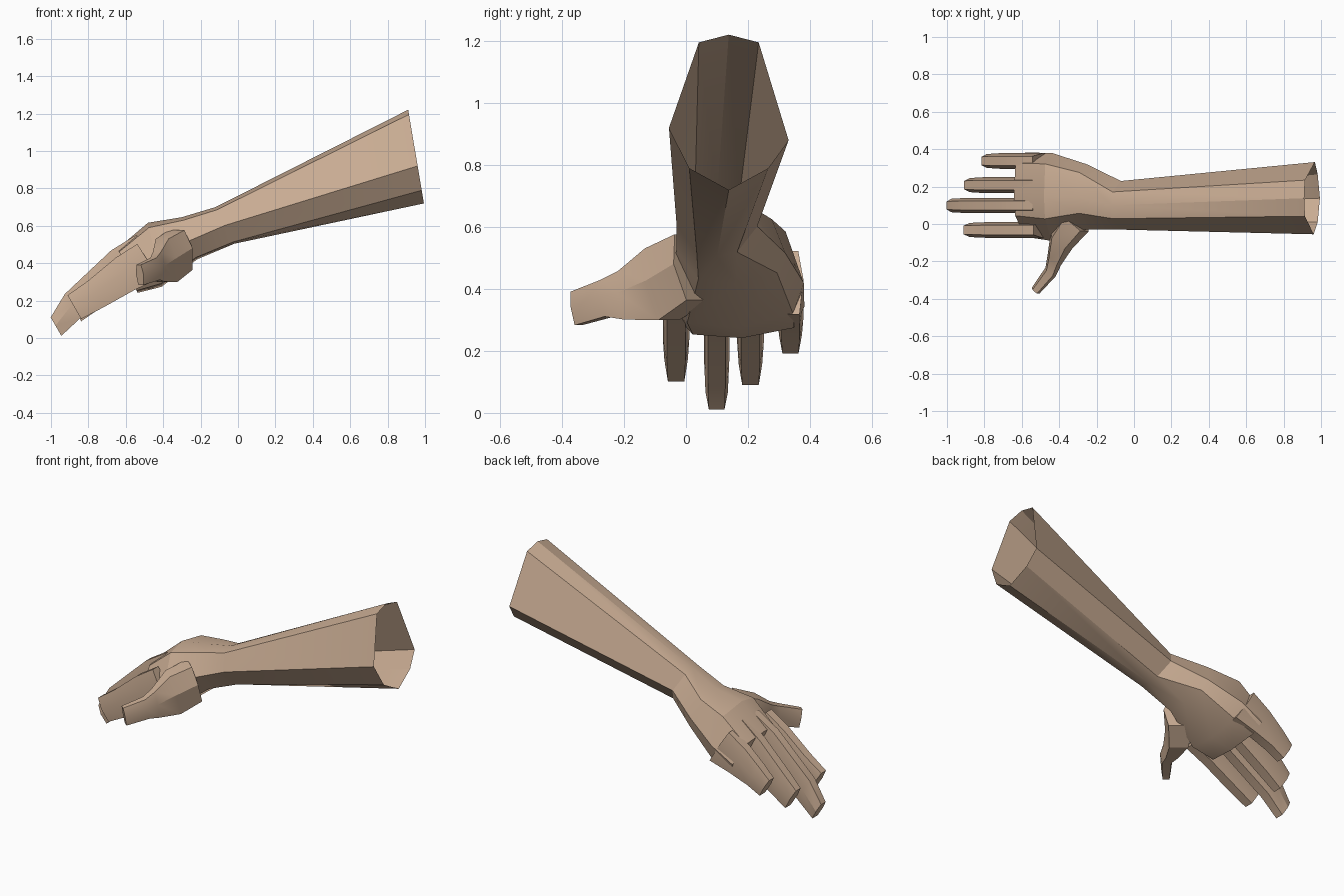
import bpy, bmesh
from math import radians
from mathutils import Vector, Matrix

cube = bpy.data.objects.get("Cube")
if cube:
    bpy.data.objects.remove(cube, do_unlink=True)

skin = bpy.data.materials.new("skin")
skin.use_nodes = True
skin.diffuse_color = (0.58, 0.41, 0.29, 1)
skin.node_tree.nodes["Principled BSDF"].inputs["Base Color"].default_value = skin.diffuse_color

# Cross-sections as (side, up) pairs on a unit box
FOREARM = [(-.5, .9), (0, 1), (.5, .9), (1, -.36), (.66, -.72), (0, -1), (-.66, -.72), (-1, -.2)]
WRIST = [(-.55, .85), (0, 1), (.55, .9), (1, 0), (.5, -.85), (0, -1), (-.5, -.9), (-1, 0)]
PALM = [(-.5, .85), (0, 1), (.75, .82), (1, -.15), (.85, -.72), (.1, -1), (-.6, -.9), (-1, -.1)]
DIGIT = [(-.6, 1), (.6, 1), (1, .1), (.7, -1), (-.7, -1), (-1, .1)]


def loft(name, rings, yaw=0, open_start=False):
    """Skin a tube through rings of (section, centre, half width, half height, tilt)."""
    bm = bmesh.new()
    turn = Matrix.Rotation(radians(yaw), 3, "Z")
    loops = []
    for section, centre, w, h, tilt in rings:
        frame = turn @ Matrix.Rotation(radians(-tilt), 3, "Y")
        loops.append([bm.verts.new(Vector(centre) + frame @ Vector((0, u * w, v * h)))
                      for u, v in section])
    for a, b in zip(loops, loops[1:]):
        n = len(a)
        for i in range(n):
            j = (i + 1) % n
            bm.faces.new((a[i], a[j], b[j], b[i]))
    bm.faces.new(loops[-1])
    if not open_start:
        bm.faces.new(loops[0][::-1])
    bmesh.ops.recalc_face_normals(bm, faces=bm.faces)
    mesh = bpy.data.meshes.new(name)
    bm.to_mesh(mesh)
    bm.free()
    mesh.materials.append(skin)
    obj = bpy.data.objects.new(name, mesh)
    bpy.context.collection.objects.link(obj)
    bpy.ops.object.select_all(action="DESELECT")
    obj.select_set(True)
    bpy.context.view_layer.objects.active = obj
    bpy.ops.object.shade_smooth_by_angle(angle=radians(24))
    return obj


# Hollow forearm running into the palm
loft("forearm_and_palm", [
    (FOREARM, (.952, .138, .97), .193, .254, 9.5),
    (WRIST, (-.07, .10, .602), .13, .11, 27),
    (PALM, (-.26, .145, .533), .175, .12, 20),
    (PALM, (-.445, .145, .445), .235, .175, 12),
    (PALM, (-.59, .157, .36), .225, .13, 24),
], open_start=True)


# Fingers: base, knuckle, joint and tip as (x, z, half height), at a given y
def finger(name, y, width, stations, tip_tilt=30):
    rings = []
    for i, (x, z, h) in enumerate(stations):
        last = i == len(stations) - 1
        w = width * (.88 if last else 1)
        rings.append((DIGIT, (x, y, z), w, h, tip_tilt if last else 32))
    loft(name, rings)


finger("index_finger", -.032, .043, [(-.48, .41, .11), (-.6, .345, .1), (-.76, .235, .082), (-.875, .165, .073)])
finger("middle_finger", .099, .041, [(-.48, .45, .12), (-.62, .375, .11), (-.885, .17, .077), (-.973, .061, .057)])
finger("ring_finger", .208, .043, [(-.48, .45, .12), (-.61, .365, .105), (-.79, .22, .08), (-.873, .15, .07)])
finger("little_finger", .337, .042, [(-.48, .42, .12), (-.6, .365, .1), (-.71, .3, .075), (-.785, .245, .062)])

# Thumb, turned out to the side
loft("thumb", [
    (DIGIT, (-.31, .02, .47), .09, .11, 15),
    (DIGIT, (-.385, -.08, .415), .075, .12, 15),
    (DIGIT, (-.425, -.19, .38), .046, .08, 10),
    (DIGIT, (-.445, -.255, .37), .036, .06, 10),
    (DIGIT, (-.525, -.355, .337), .026, .055, 10),
], yaw=50)
